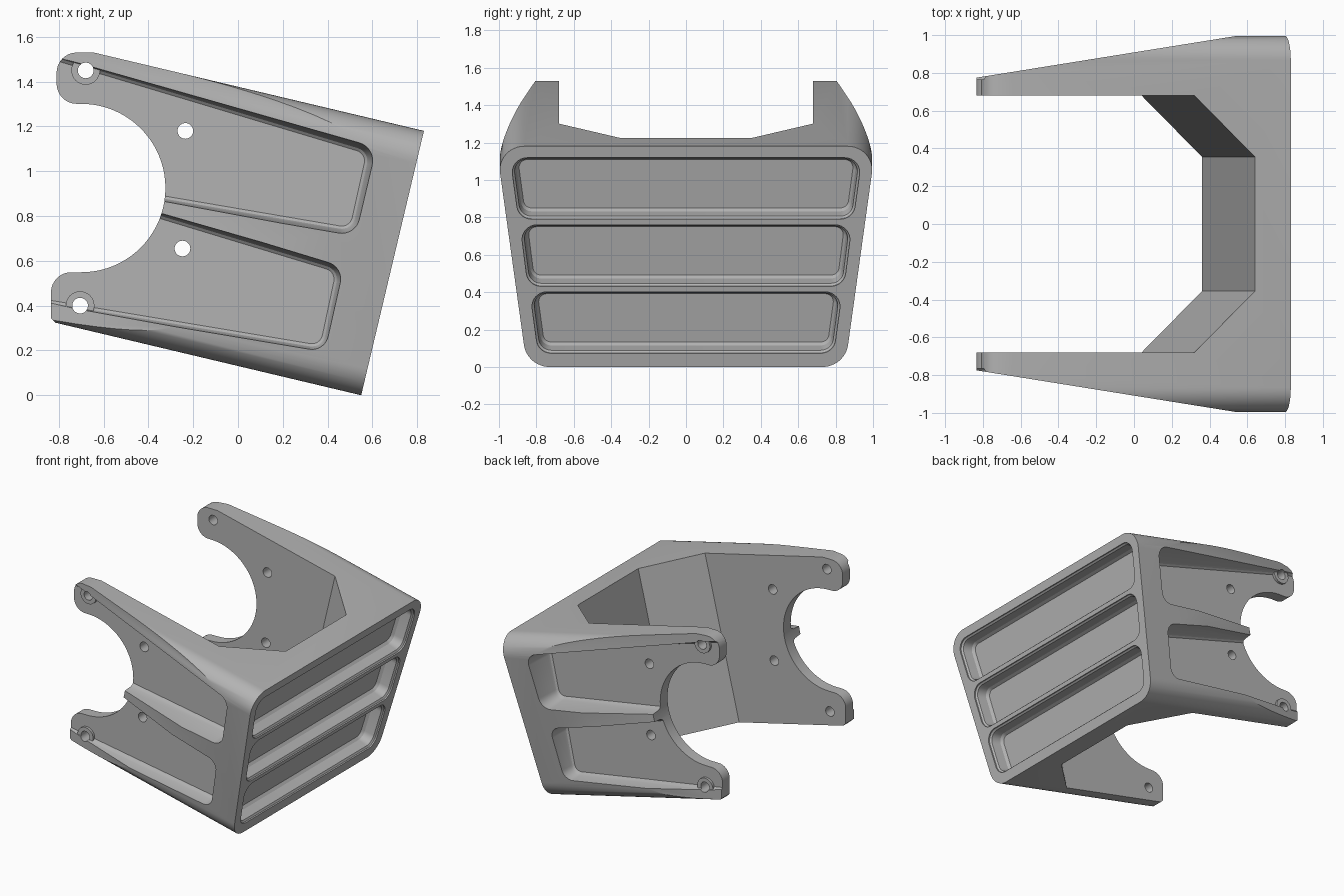
import bpy
import bmesh
import math
from mathutils import Vector

if "Cube" in bpy.data.objects:
    bpy.data.objects.remove(bpy.data.objects["Cube"], do_unlink=True)

TILT = math.atan(0.2373)
COS, SIN = math.cos(TILT), math.sin(TILT)
HEIGHT = 1.213

grey = bpy.data.materials.new("plain grey")
grey.use_nodes = True
grey.diffuse_color = (0.45, 0.45, 0.45, 1)
grey.node_tree.nodes["Principled BSDF"].inputs["Base Color"].default_value = grey.diffuse_color


def tilted(depth, side, up):
    """Point in the leaning frame of the back plate."""
    return Vector((0.55 + COS * depth + SIN * up, side, COS * up - SIN * depth))


def rounded(corners, inset=0.0, steps=8):
    """Counterclockwise outline of (x, y, radius) corners, moved inward and filleted."""
    points = [Vector(c[:2]) for c in corners]
    count = len(points)
    moved = []
    for i, p in enumerate(points):
        a = (p - points[i - 1]).normalized()
        b = (points[(i + 1) % count] - p).normalized()
        na, nb = Vector((-a.y, a.x)), Vector((-b.y, b.x))
        moved.append(p + (na + nb) * inset / (1 + na.dot(nb)))
    outline = []
    for i, p in enumerate(moved):
        radius = corners[i][2] - inset
        if radius <= 0:
            outline.append(p)
            continue
        a = (moved[i - 1] - p).normalized()
        b = (moved[(i + 1) % count] - p).normalized()
        half = a.angle(b) / 2
        centre = p + (a + b).normalized() * radius / math.sin(half)
        start = p + a * radius / math.tan(half) - centre
        end = p + b * radius / math.tan(half) - centre
        sweep = start.angle_signed(end)
        for k in range(steps + 1):
            t = -sweep * k / steps
            outline.append(centre + Vector((start.x * math.cos(t) - start.y * math.sin(t),
                                            start.x * math.sin(t) + start.y * math.cos(t))))
    return outline


def loft(name, rings):
    """Closed solid through rings of equal point count."""
    bm = bmesh.new()
    loops = [[bm.verts.new(p) for p in ring] for ring in rings]
    for low, high in zip(loops, loops[1:]):
        for i in range(len(low)):
            bm.faces.new((low[i - 1], low[i], high[i], high[i - 1]))
    bm.faces.new(loops[0])
    bm.faces.new(loops[-1])
    bmesh.ops.recalc_face_normals(bm, faces=bm.faces)
    mesh = bpy.data.meshes.new(name)
    bm.to_mesh(mesh)
    bm.free()
    mesh.materials.append(grey)
    obj = bpy.data.objects.new(name, mesh)
    bpy.context.collection.objects.link(obj)
    return obj


def across(name, outline, start, end):
    """Side outline (x, z) pushed along y."""
    return loft(name, [[(p[0], y, p[1]) for p in outline] for y in (start, end)])


def circle(x, z, radius, count=32):
    return [(x + radius * math.cos(math.tau * i / count),
             z + radius * math.sin(math.tau * i / count)) for i in range(count)]


def combine(target, tool, operation):
    mod = target.modifiers.new("shape", "BOOLEAN")
    mod.operation, mod.solver, mod.object = operation, "EXACT", tool
    bpy.context.view_layer.objects.active = target
    bpy.ops.object.modifier_apply(modifier=mod.name)
    bpy.data.objects.remove(tool, do_unlink=True)


# Side outline with the round throat and the two arm tips
throat = [(-0.7 + 0.376 * math.cos(a), 0.925 + 0.376 * math.sin(a), 0)
          for a in (math.radians(90 - 180 * i / 40) for i in range(41))]
side = [(-0.6, 1.53, 0), (-0.81, 1.53, 0.09), (-0.81, 1.301, 0.09)] + throat
side += [(-0.835, 0.549, 0.09), (-0.835, 0.345, 0), (-0.79, 0.3, 0), (-0.79, -0.3, 0),
         (1.1, -0.3, 0), (1.1, 1.6, 0)]
bracket = across("bracket", rounded(side), -1.2, 1.2)

# Rounded trapezoid section of the whole body
section = rounded([(-0.85, 0, 0.14), (0.85, 0, 0.14),
                   (1.014, HEIGHT, 0.13), (-1.014, HEIGHT, 0.13)], steps=12)
combine(bracket, loft("section", [[tilted(d, *p) for p in section] for d in (-2.2, 0)]), "INTERSECT")

# Tapered outsides of the arms
for s in (-1, 1):
    wedge = [(0.57, s), (-1.2, s * 0.716), (-1.2, s * 1.3), (0.57, s * 1.3)]
    combine(bracket, loft("taper", [[(x, y, z) for x, y in wedge] for z in (-0.5, 2)]), "DIFFERENCE")

# Inner bay with slanted corners
bay = [(-2.2, -0.68), (-0.524, -0.68), (-0.195, -0.355),
       (-0.195, 0.355), (-0.524, 0.68), (-2.2, 0.68)]
combine(bracket, loft("bay", [[tilted(d, y, w) for d, y in bay] for w in (-0.5, 1.8)]), "DIFFERENCE")

# Two drafted pockets on each arm
upper = [(-0.95, 0.953), (0.532, 0.70), (0.623, 1.108), (-0.95, 1.579)]
lower = [(-0.95, 0.4), (0.40, 0.175), (0.486, 0.58), (-0.95, 1.015)]
layers = [(0.765, 0.042), (0.775, 0.03), (0.79, 0.024), (1.05, 0)]
for s in (-1, 1):
    for shape in (upper, lower):
        corners = [(x, z, 0.09) for x, z in shape]
        rings = [[(p.x, s * y, p.y) for p in rounded(corners, i)] for y, i in layers]
        combine(bracket, loft("arm_pocket", rings), "DIFFERENCE")

# Three drafted pockets on the back plate
layers = [(0.05, 0), (-0.01, 0), (-0.02, 0.012), (-0.09, 0.022), (-0.11, 0.036)]
for bottom, narrow, wide in ((0.075, 0.79, 0.835), (0.443, 0.845, 0.887), (0.812, 0.895, 0.94)):
    top = bottom + 0.338
    corners = [(-narrow, bottom, 0.08), (narrow, bottom, 0.08), (wide, top, 0.08), (-wide, top, 0.08)]
    rings = [[tilted(d, *p) for p in rounded(corners, i)] for d, i in layers]
    combine(bracket, loft("back_pocket", rings), "DIFFERENCE")

# Raised bosses at the arm tips, then bolt holes
tips = [(-0.68, 1.45), (-0.705, 0.40)]
for x, z in tips:
    for s in (-1, 1):
        combine(bracket, across("boss", circle(x, z, 0.064), s * 0.72, s * 0.783), "UNION")
for x, z in tips + [(-0.235, 1.18), (-0.248, 0.655)]:
    combine(bracket, across("bolt_hole", circle(x, z, 0.035), -1.2, 1.2), "DIFFERENCE")

# Smooth rounds, sharp edges
bpy.ops.object.select_all(action="DESELECT")
bracket.select_set(True)
bpy.context.view_layer.objects.active = bracket
bpy.ops.object.shade_smooth_by_angle(angle=math.radians(25))
